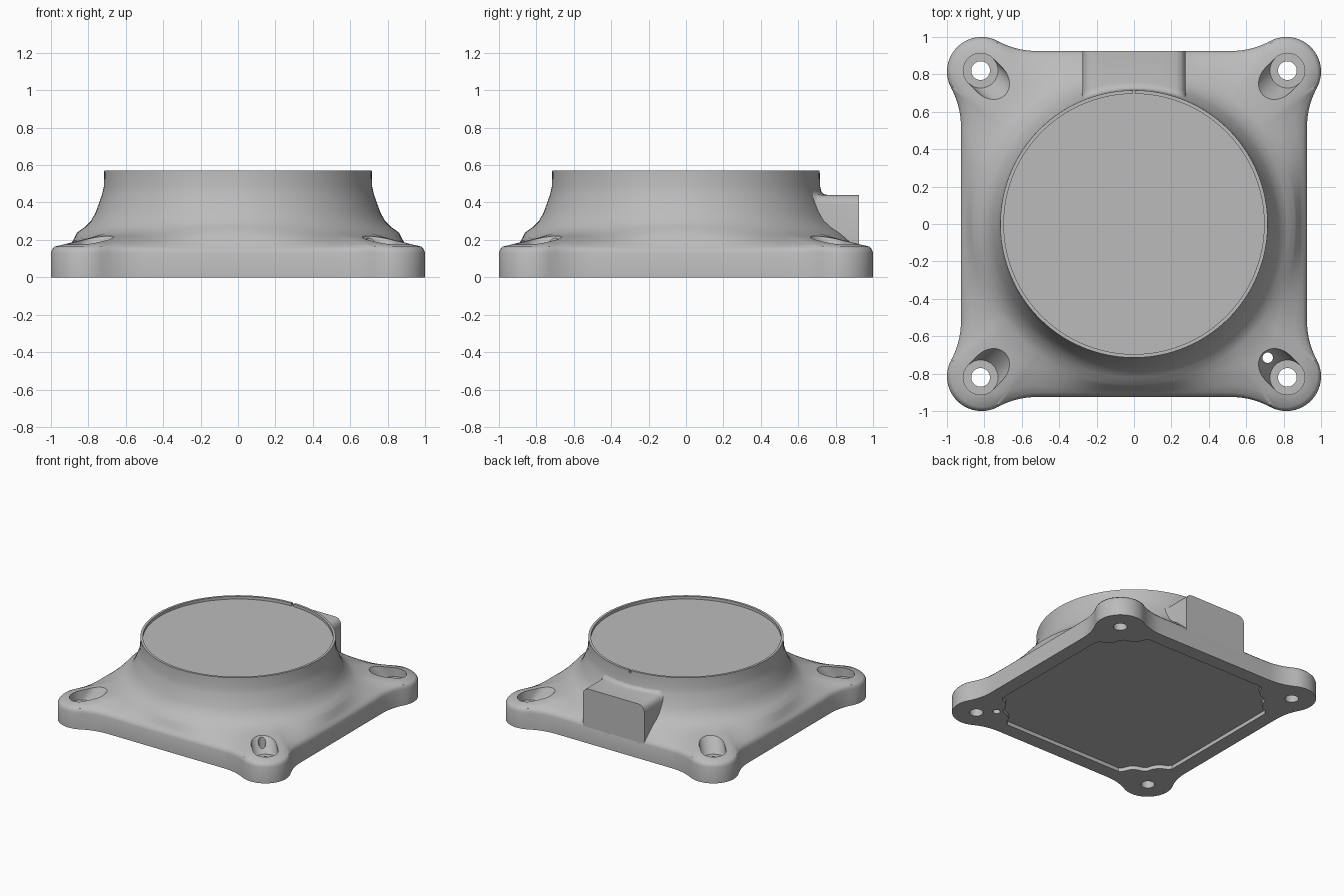
import bpy, bmesh, math
from math import sin, cos, pi, radians, hypot, atan2

cube = bpy.data.objects.get("Cube")
if cube:
    bpy.data.objects.remove(cube, do_unlink=True)

grey = bpy.data.materials.new("light_grey")
grey.use_nodes = True
colour = (0.5, 0.5, 0.5, 1)
grey.diffuse_color = colour
grey.node_tree.nodes["Principled BSDF"].inputs["Base Color"].default_value = colour


def make(name, bm):
    bmesh.ops.recalc_face_normals(bm, faces=bm.faces)
    me = bpy.data.meshes.new(name)
    bm.to_mesh(me)
    bm.free()
    me.materials.append(grey)
    ob = bpy.data.objects.new(name, me)
    bpy.context.collection.objects.link(ob)
    return ob


def loft(name, rings):
    """Closed solid through a list of equal-length point rings."""
    bm = bmesh.new()
    rows = [[bm.verts.new(p) for p in ring] for ring in rings]
    n = len(rows[0])
    for a, b in zip(rows, rows[1:]):
        for i in range(n):
            j = (i + 1) % n
            bm.faces.new((a[i], a[j], b[j], b[i]))
    bm.faces.new(rows[0][::-1])
    bm.faces.new(rows[-1])
    return make(name, bm)


def circle(x, y, z, r, n=40):
    return [(x + r * cos(2 * pi * i / n), y + r * sin(2 * pi * i / n), z) for i in range(n)]


def cut(target, cutter):
    cutter.hide_render = True
    mod = target.modifiers.new("cut", 'BOOLEAN')
    mod.operation = 'DIFFERENCE'
    mod.solver = 'EXACT'
    mod.object = cutter
    bpy.context.view_layer.objects.active = target
    bpy.ops.object.modifier_apply(modifier=mod.name)
    bpy.data.objects.remove(cutter, do_unlink=True)


def smooth(ob):
    bpy.ops.object.select_all(action='DESELECT')
    ob.select_set(True)
    bpy.context.view_layer.objects.active = ob
    bpy.ops.object.shade_smooth_by_angle(angle=radians(38))


def quarter_turns(points):
    out = []
    for k in range(4):
        c, s = round(cos(k * pi / 2)), round(sin(k * pi / 2))
        out += [(x * c - y * s, x * s + y * c) for x, y in points]
    return out


# Flange outline: straight side, concave fillet, round lobe, concave fillet
HALF, START, LOBE, LOBE_R = 0.925, 0.52, 0.815, 0.185
FIL = 0.433
bend = atan2(LOBE - START, HALF + FIL - LOBE)
side = [(HALF, -START + 2 * START * i / 18) for i in range(18)]
fillet = [(HALF + FIL - FIL * cos(bend * i / 8), START + FIL * sin(bend * i / 8)) for i in range(8)]
lobe = [(LOBE + LOBE_R * cos(a), LOBE + LOBE_R * sin(a))
        for a in (-bend + (pi / 2 + 2 * bend) * i / 20 for i in range(21))]
outline = quarter_turns(side + fillet + lobe + [(y, x) for x, y in fillet[:0:-1]])


def ring(radius, z):
    pts = []
    for x, y in outline:
        d = hypot(x, y)
        r = radius(d)
        pts.append((x / d * r, y / d * r, z))
    return pts


# Body: flange wall, sloping shoulder, round neck, rim and sunken disc
rings = [ring(lambda d, o=o: d - o, z)
         for o, z in ((0, 0), (0, 0.13), (0.008, 0.149), (0.025, 0.164))]
for t in (0.25, 0.5, 0.75, 1):
    rings.append(ring(lambda d: (d - 0.025) * (1 - t) + 0.86 * t, 0.164 + 0.076 * t))
neck = [(0.82, 0.268), (0.785, 0.303), (0.76, 0.35), (0.742, 0.4), (0.728, 0.44),
        (0.717, 0.485), (0.715, 0.572), (0.696, 0.572), (0.696, 0.55)]
rings += [ring(lambda d: r, z) for r, z in neck]
body = loft("housing_body", rings)

# Screw pockets and through holes at the four corners
for sx in (-1, 1):
    for sy in (-1, 1):
        bm = bmesh.new()
        for c, z in ((0.82, 0.11), (0.82, 0.4), (0.65, 0.4)):
            for p in circle(sx * c, sy * c, z, 0.093):
                bm.verts.new(p)
        bmesh.ops.convex_hull(bm, input=bm.verts)
        cut(body, make("pocket_cutter", bm))
        cut(body, loft("hole_cutter", [circle(sx * 0.82, sy * 0.82, z, 0.05) for z in (-0.1, 0.3)]))

# Small drain hole in the front left pocket
cut(body, loft("drain_cutter", [circle(0.715, -0.715, z, 0.028, 24) for z in (-0.1, 0.4)]))

# Shallow recess underneath, clear of the screw bosses
corner = [(0.81, 0.53), (0.79, 0.555), (0.735, 0.58), (0.705, 0.62), (0.69, 0.67)]
recess = quarter_turns(corner + [(y, x) for x, y in corner[::-1]])
cut(body, loft("recess_cutter", [[(x, y, z) for x, y in recess] for z in (-0.05, 0.03)]))

# Narrow notch in the rim at the back
notch = [(-0.008, 0.68), (0.008, 0.68), (0.008, 0.75), (-0.008, 0.75)]
cut(body, loft("notch_cutter", [[(x, y, z) for x, y in notch] for z in (0.551, 0.6)]))
smooth(body)

# Cable outlet block at the back, flared where it meets the neck
half = [(0.275, 0.1), (0.275, 0.39), (0.268, 0.415), (0.25, 0.433), (0.225, 0.44),
        (0.15, 0.44), (0.075, 0.44)]
profile = half + [(0, 0.44)] + [(-x, z) for x, z in half[::-1]]
rows = []
for r, k in ((0.7, 1), (0.714, 1), (0.719, 0.6), (0.727, 0.28), (0.74, 0.08), (0.76, 0)):
    row = []
    for x, z in profile:
        x *= 1 + 0.13 * k
        row.append((x, math.sqrt(r * r - x * x), z + 0.05 * k))
    rows.append(row)
rows.append([(x, HALF, z) for x, z in profile])
smooth(loft("cable_outlet", rows))
